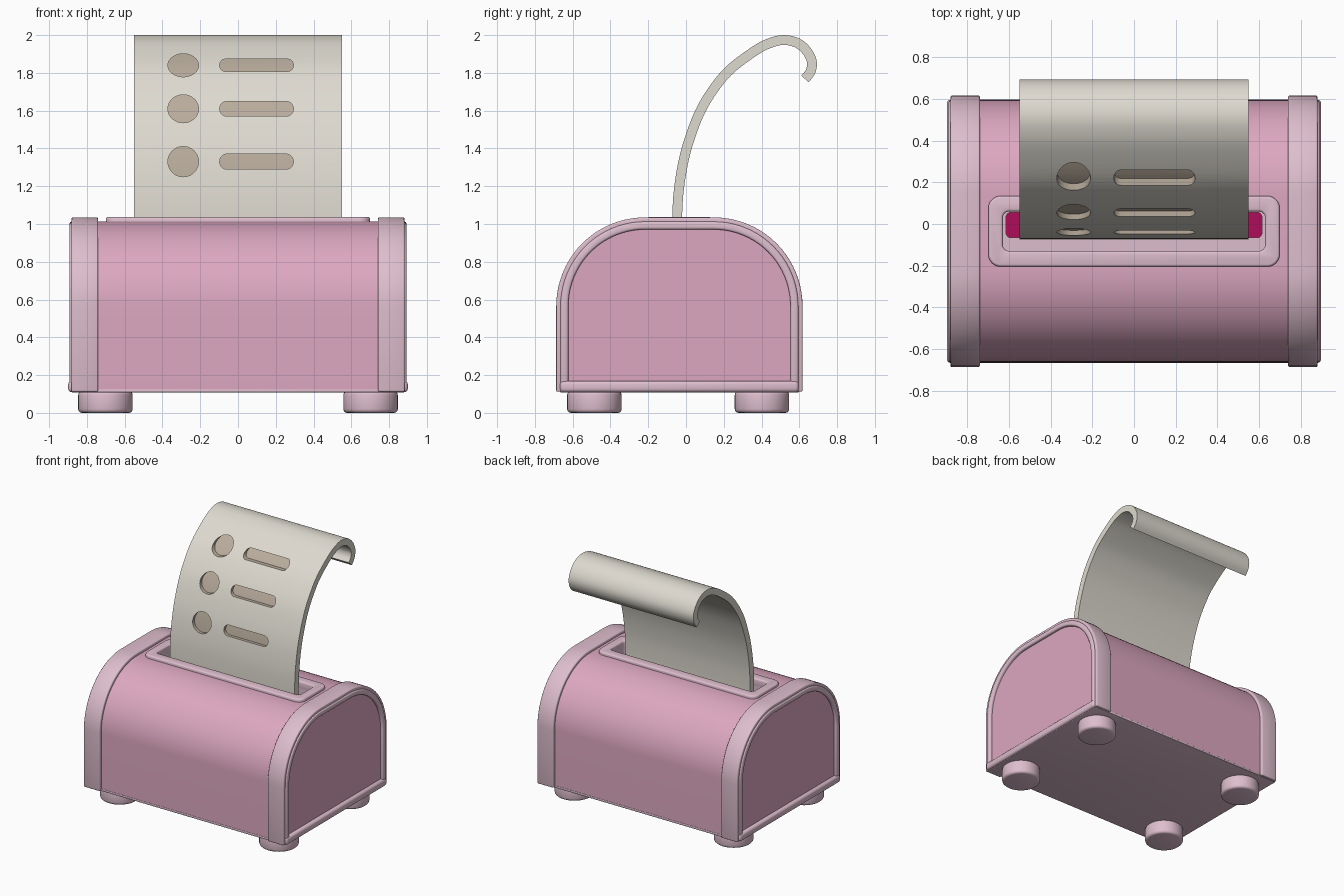
import bpy, bmesh
from math import sin, cos, pi, radians
from mathutils import Vector

if "Cube" in bpy.data.objects:
    bpy.data.objects.remove(bpy.data.objects["Cube"], do_unlink=True)


def material(name, rgb):
    m = bpy.data.materials.new(name)
    m.use_nodes = True
    m.diffuse_color = (*rgb, 1)
    m.node_tree.nodes["Principled BSDF"].inputs["Base Color"].default_value = (*rgb, 1)
    return m


PINK = material("pink", (0.72, 0.39, 0.53))
PALE = material("pale pink", (0.73, 0.515, 0.61))
PAPER = material("warm white", (0.73, 0.70, 0.63))
BEIGE = material("beige", (0.48, 0.41, 0.33))
MAGENTA = material("magenta", (0.43, 0.004, 0.10))
MID_Y = -0.035


def prism(name, pts, axis, a, b, mats, index=0):
    """Extrude a 2D outline along an axis from a to b."""
    def place(p, t):
        return {"x": (t, p[0], p[1]), "y": (p[0], t, p[1]), "z": (p[0], p[1], t)}[axis]
    bm = bmesh.new()
    low = [bm.verts.new(place(p, a)) for p in pts]
    high = [bm.verts.new(place(p, b)) for p in pts]
    bm.faces.new(low)
    bm.faces.new(high[::-1])
    for i in range(len(pts)):
        j = (i + 1) % len(pts)
        bm.faces.new((low[i], low[j], high[j], high[i]))
    bmesh.ops.recalc_face_normals(bm, faces=bm.faces[:])
    for f in bm.faces:
        f.material_index = index
    mesh = bpy.data.meshes.new(name)
    bm.to_mesh(mesh)
    bm.free()
    ob = bpy.data.objects.new(name, mesh)
    bpy.context.collection.objects.link(ob)
    for m in mats:
        mesh.materials.append(m)
    return ob


def activate(ob):
    bpy.ops.object.select_all(action="DESELECT")
    ob.select_set(True)
    bpy.context.view_layer.objects.active = ob


def boolean(ob, other, operation="DIFFERENCE"):
    mod = ob.modifiers.new("cut", "BOOLEAN")
    mod.object, mod.operation, mod.solver = other, operation, "EXACT"
    activate(ob)
    bpy.ops.object.modifier_apply(modifier=mod.name)


def finish(ob, bevel=0.0):
    activate(ob)
    if bevel:
        mod = ob.modifiers.new("bevel", "BEVEL")
        mod.width, mod.segments = bevel, 3
        mod.limit_method, mod.angle_limit = "ANGLE", radians(40)
        bpy.ops.object.modifier_apply(modifier=mod.name)
    bpy.ops.object.shade_smooth_by_angle(angle=radians(35))
    return ob


def arch(inset, bottom, steps=20):
    """Bread-box outline in y, z, running from front foot to back foot."""
    half, top, r = 0.652 - inset, 1.035 - inset, 0.47 - inset
    right = [(half - r + r * cos(t), top - r + r * sin(t))
             for t in (pi / 2 * i / steps for i in range(steps + 1))]
    right = [(half, bottom)] + right
    left = [(-y, z) for y, z in reversed(right)]
    return [(y + MID_Y, z) for y, z in right + left]


def round_rect(x0, x1, y0, y1, r, steps=8):
    pts = []
    corners = [(x1 - r, y1 - r), (x0 + r, y1 - r), (x0 + r, y0 + r), (x1 - r, y0 + r)]
    for q, (cx, cy) in enumerate(corners):
        for i in range(steps + 1):
            t = pi / 2 * (q + i / steps)
            pts.append((cx + r * cos(t), cy + r * sin(t)))
    return pts


def ellipse(cx, cy, rx, ry, n=40):
    return [(cx + rx * cos(2 * pi * i / n), cy + ry * sin(2 * pi * i / n)) for i in range(n)]


# Body with the stepped slot cut into its top
body = prism("body", arch(0.022, 0.115), "x", -0.87, 0.87, [PINK, PALE, MAGENTA])
frame = prism("slot_frame", round_rect(-0.70, 0.70, -0.205, 0.135, 0.06), "z",
              0.97, 1.037, [PALE, PALE, MAGENTA])
slot = prism("slot_cutter", round_rect(-0.63, 0.63, -0.13, 0.06, 0.03), "z",
             0.93, 1.2, [PINK, PALE, MAGENTA], 1)
well = prism("well_cutter", round_rect(-0.615, 0.615, -0.066, 0.056, 0.025), "z",
             0.72, 1.1, [PINK, PALE, MAGENTA], 2)
boolean(body, slot)
boolean(body, well)
boolean(frame, slot)
for cutter in (slot, well):
    bpy.data.objects.remove(cutter, do_unlink=True)
finish(body)
finish(frame, 0.012)

# Base plate
finish(prism("base_plate", round_rect(-0.88, 0.88, -0.667, 0.597, 0.01, 2), "z",
             0.108, 0.125, [PALE]), 0.004)

# End bands, rims and sills
for side, s in (("left", 1), ("right", -1)):
    band = arch(0, 0.112) + arch(0.03, 0.112)[::-1]
    finish(prism(side + "_band", band, "x", s * 0.74, s * 0.882, [PALE]), 0.008)
    rim = arch(0.022, 0.115) + arch(0.064, 0.115)[::-1]
    finish(prism(side + "_rim", rim, "x", s * 0.80, s * 0.892, [PALE]), 0.012)
    sill = [(-0.667, 0.11), (0.597, 0.11), (0.597, 0.17), (-0.667, 0.17)]
    finish(prism(side + "_sill", sill, "x", s * 0.80, s * 0.899, [PALE]), 0.018)

# Feet
for side, x in (("left", 0.702), ("right", -0.702)):
    for end, y in (("front", -0.485), ("back", 0.402)):
        finish(prism(f"{end}_{side}_foot", ellipse(x, y, 0.144, 0.144), "z",
                     0, 0.115, [PALE]), 0.02)

# Curling paper sheet: centre line in y, z
KEYS = [(-0.047, 0.78), (-0.047, 0.92), (-0.047, 1.03), (-0.039, 1.17), (-0.015, 1.325),
        (0.022, 1.46), (0.077, 1.60), (0.15, 1.72), (0.238, 1.822), (0.37, 1.92),
        (0.45, 1.96), (0.52, 1.974), (0.59, 1.958), (0.64, 1.915), (0.666, 1.86),
        (0.66, 1.81), (0.63, 1.768), (0.59, 1.73)]


def spline(keys, steps=6):
    out = []
    k = [Vector(p) for p in keys]
    for a, b, c, d in zip(k, k[1:], k[2:], k[3:]):
        for i in range(steps):
            t = i / steps
            out.append(0.5 * (2 * b + (c - a) * t + (2 * a - 5 * b + 4 * c - d) * t * t
                              + (3 * b - a - 3 * c + d) * t ** 3))
    return out + [k[-2]]


def sheet_outline(line, front, back):
    """Thicken the line to the given distances on its front and back."""
    normals = []
    for i in range(len(line)):
        d = (line[min(i + 1, len(line) - 1)] - line[max(i - 1, 0)]).normalized()
        normals.append(Vector((-d.y, d.x)))
    outer = [p + n * front for p, n in zip(line, normals)]
    inner = [p + n * back for p, n in zip(line, normals)]
    return [tuple(p) for p in outer + inner[::-1]]


line = spline(KEYS)
paper = prism("paper", sheet_outline(line, 0.026, -0.026), "x", -0.55, 0.55, [PAPER, BEIGE])

# Shallow bullet and line recesses on the front of the paper
rows = ((1.84, 0.061, 0.033), (1.61, 0.074, 0.039), (1.33, 0.08, 0.04))
front_part = [p for p in line if p.y < 1.955 and p.x < 0.5]
for z, dot, bar in rows:
    shapes = (ellipse(-0.29, z, 0.081, dot), round_rect(-0.097, 0.293, z - bar, z + bar, bar * 0.98))
    for shape in shapes:
        cutter = prism("recess_cutter", shape, "y", -0.3, 0.45, [PAPER, BEIGE], 1)
        layer = prism("layer_cutter", sheet_outline(front_part, 0.06, 0.002), "x",
                      -0.5, 0.5, [PAPER, BEIGE], 1)
        boolean(cutter, layer, "INTERSECT")
        boolean(paper, cutter)
        for ob in (cutter, layer):
            bpy.data.objects.remove(ob, do_unlink=True)
finish(paper)
bpy.ops.object.select_all(action="DESELECT")
